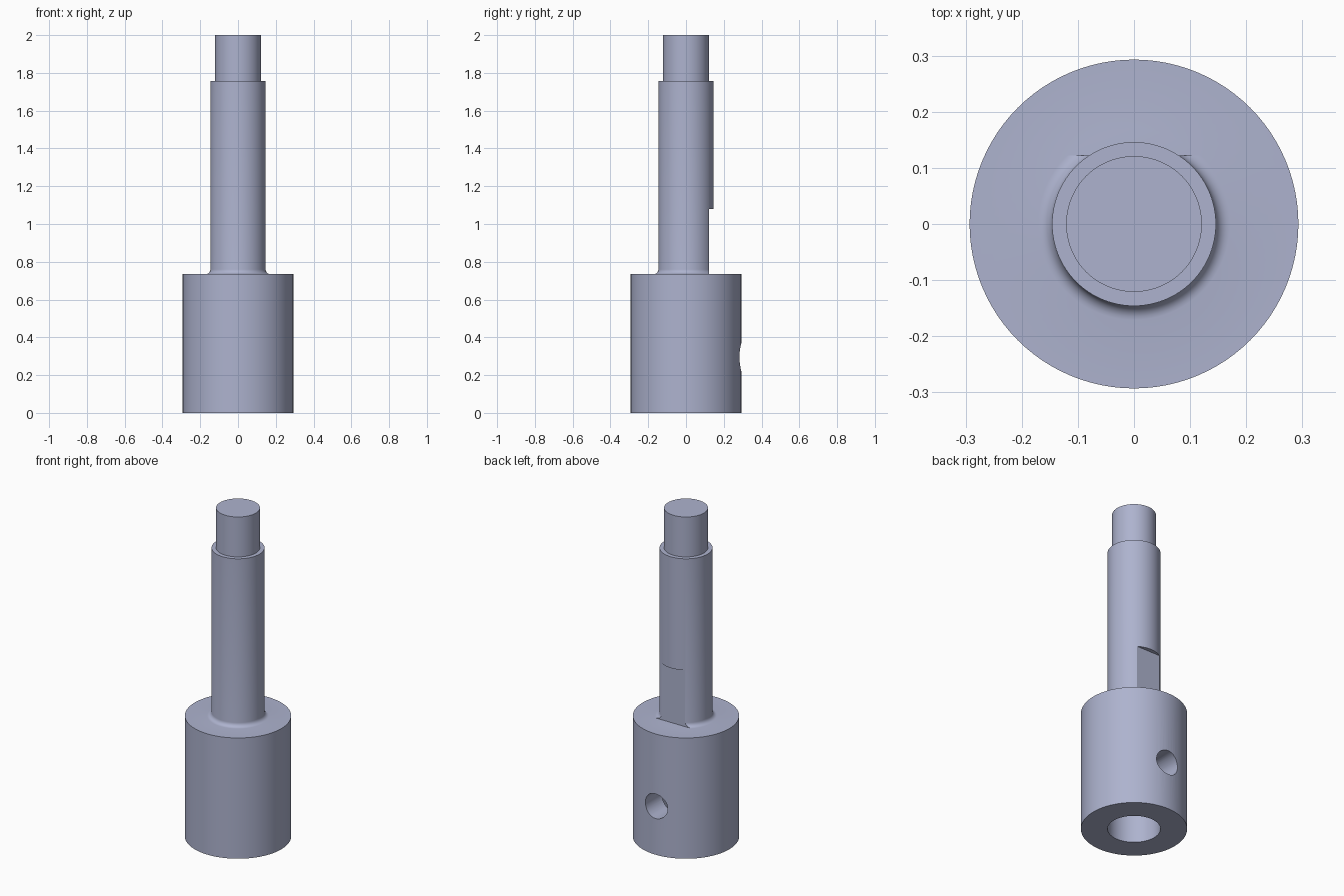
import bpy, bmesh, math
from mathutils import Matrix

if "Cube" in bpy.data.objects:
    bpy.data.objects.remove(bpy.data.objects["Cube"])

SEGS = 96
steel = bpy.data.materials.new("blue_grey_steel")
steel.diffuse_color = (0.42, 0.45, 0.62, 1)
steel.use_nodes = True
steel.node_tree.nodes["Principled BSDF"].inputs["Base Color"].default_value = steel.diffuse_color


def link(name, bm):
    mesh = bpy.data.meshes.new(name)
    bm.to_mesh(mesh)
    bm.free()
    ob = bpy.data.objects.new(name, mesh)
    bpy.context.collection.objects.link(ob)
    return ob


def lathe(name, profile):
    """Revolve (radius, z) points that start and end on the axis."""
    bm = bmesh.new()
    rings = []
    for r, z in profile:
        n = SEGS if r > 0 else 1
        rings.append([bm.verts.new((r * math.cos(2 * math.pi * i / SEGS),
                                    r * math.sin(2 * math.pi * i / SEGS), z))
                      for i in range(n)])
    for a, b in zip(rings, rings[1:]):
        for i in range(SEGS):
            j = (i + 1) % SEGS
            quad = [a[i % len(a)], a[j % len(a)], b[j % len(b)], b[i % len(b)]]
            bm.faces.new(list(dict.fromkeys(quad)))
    bmesh.ops.recalc_face_normals(bm, faces=bm.faces)
    return link(name, bm)


def cut(ob, cutter):
    mod = ob.modifiers.new("cut", 'BOOLEAN')
    mod.operation = 'DIFFERENCE'
    mod.solver = 'EXACT'
    mod.object = cutter
    bpy.context.view_layer.objects.active = ob
    bpy.ops.object.modifier_apply(modifier=mod.name)
    bpy.data.objects.remove(cutter)


# Collar with blind bore, filleted shaft and stepped tip
R, SHAFT, TIP, BORE = 0.293, 0.146, 0.121, 0.146
TOP, FIL = 0.735, 0.025
fillet = [(SHAFT + FIL - FIL * math.sin(a), TOP + FIL - FIL * math.cos(a))
          for a in (math.pi / 2 * k / 6 for k in range(7))]
spindle = lathe("spindle", [(0, 0.59), (BORE, 0.59), (BORE, 0), (R, 0), (R, TOP)]
                + fillet + [(SHAFT, 1.757), (TIP, 1.757), (TIP, 2), (0, 2)])

# Flat milled on the back of the shaft
bm = bmesh.new()
bmesh.ops.create_cube(bm, size=1, matrix=Matrix.Translation((0, 0.222, 0.9075))
                      @ Matrix.Diagonal((0.5, 0.2, 0.3448, 1)))
cut(spindle, link("flat_cutter", bm))

# Set screw hole from the back of the collar into the bore
bm = bmesh.new()
bmesh.ops.create_cone(bm, cap_ends=True, segments=48, radius1=0.075, radius2=0.075, depth=0.4,
                      matrix=Matrix.Translation((0, 0.22, 0.295))
                      @ Matrix.Rotation(math.pi / 2, 4, 'X'))
cut(spindle, link("hole_cutter", bm))

spindle.data.materials.clear()
spindle.data.materials.append(steel)
bpy.ops.object.select_all(action='DESELECT')
spindle.select_set(True)
bpy.context.view_layer.objects.active = spindle
bpy.ops.object.shade_smooth_by_angle(angle=math.radians(30))
